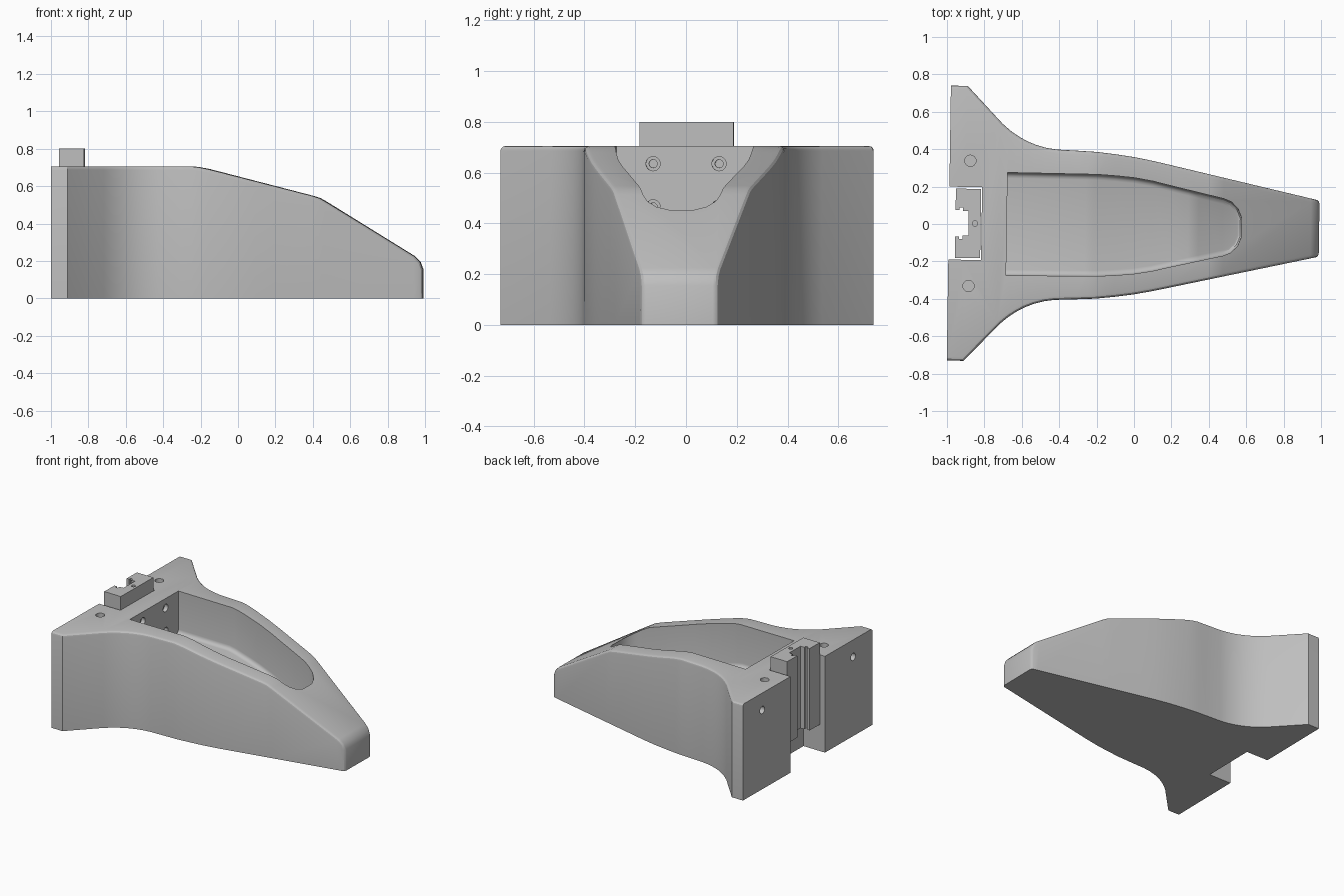
import bpy
import bmesh
from math import radians, pi
from mathutils import Matrix

if "Cube" in bpy.data.objects:
    bpy.data.objects.remove(bpy.data.objects["Cube"], do_unlink=True)

TURN = -0.015          # the whole part sits slightly turned
SHIFT_Y = -0.01

grey = bpy.data.materials.new("plain_grey")
grey.use_nodes = True
COLOUR = (0.52, 0.52, 0.52, 1)
grey.diffuse_color = COLOUR
grey.node_tree.nodes["Principled BSDF"].inputs["Base Color"].default_value = COLOUR


def finish(name, bm):
    bmesh.ops.recalc_face_normals(bm, faces=bm.faces)
    mesh = bpy.data.meshes.new(name)
    bm.to_mesh(mesh)
    bm.free()
    mesh.materials.append(grey)
    obj = bpy.data.objects.new(name, mesh)
    bpy.context.collection.objects.link(obj)
    return obj


def loft(name, stations, round_row, radius, segments):
    """Symmetric solid from (x, half width, low z, high z) stations.
    round_row picks the long edges to fillet: 0 low, 1 high."""
    bm = bmesh.new()
    rings = []
    for x, w, low, high in stations:
        rings.append([bm.verts.new(p) for p in
                      ((x, -w, low), (x, -w, high), (x, w, high), (x, w, low))])
    for a, b in zip(rings, rings[1:]):
        for i in range(4):
            j = (i + 1) % 4
            bm.faces.new((a[i], a[j], b[j], b[i]))
    bm.faces.new(rings[0])
    bm.faces.new(rings[-1])
    rows = (1, 2) if round_row else (0, 3)
    edges = [bm.edges.get((a[i], b[i])) for a, b in zip(rings, rings[1:]) for i in rows]
    end = rings[-1]
    if round_row:
        edges += [bm.edges.get((end[0], end[1])), bm.edges.get((end[2], end[3]))]
    else:
        edges.append(bm.edges.get((end[0], end[3])))
    bmesh.ops.recalc_face_normals(bm, faces=bm.faces)
    bmesh.ops.bevel(bm, geom=edges, offset=radius, segments=segments,
                    profile=0.5, affect='EDGES', clamp_overlap=False)
    return finish(name, bm)


def box(name, lo, hi):
    bm = bmesh.new()
    bmesh.ops.create_cube(bm, size=1)
    for v in bm.verts:
        v.co = [l if c < 0 else h for c, l, h in zip(v.co, lo, hi)]
    return finish(name, bm)


def drill(name, centre, radius, depth, axis):
    bm = bmesh.new()
    turn = Matrix.Rotation(pi / 2, 4, 'Y') if axis == 'X' else Matrix()
    bmesh.ops.create_cone(bm, cap_ends=True, segments=24, radius1=radius,
                          radius2=radius, depth=depth,
                          matrix=Matrix.Translation(centre) @ turn)
    return finish(name, bm)


def cut(target, cutter):
    mod = target.modifiers.new("cut", 'BOOLEAN')
    mod.operation = 'DIFFERENCE'
    mod.solver = 'EXACT'
    mod.object = cutter
    bpy.context.view_layer.objects.active = target
    bpy.ops.object.modifier_apply(modifier=mod.name)
    bpy.data.objects.remove(cutter, do_unlink=True)


def interpolate(points, x):
    for (x0, z0), (x1, z1) in zip(points, points[1:]):
        if x <= x1:
            return z0 + (z1 - z0) * max(0, x - x0) / (x1 - x0)
    return points[-1][1]


# Main body: flared back, tapering nose, sloping top
top_line = [(-1, .705), (-.24, .705), (-.2, .70), (-.15, .69), (.4, .548),
            (.44, .535), (.48, .512), (.945, .225), (.975, .195), (.99, .155)]
plan_line = [(-.99, .735), (-.9, .735), (-.71, .535), (-.665, .497), (-.625, .47),
             (-.58, .445), (-.53, .425), (-.475, .41), (-.42, .402), (-.3, .397),
             (-.2, .392), (-.1, .381), (0, .367), (.1, .348), (.2, .326), (.99, .15)]
xs = sorted({p[0] for p in plan_line} | {p[0] for p in top_line[1:]})
body = loft("body", [(x, interpolate(plan_line, x), 0, interpolate(top_line, x))
                     for x in xs], 1, .02, 3)

# Pocket with a floor that follows the top
floor_line = [(-.68, .395), (-.26, .395), (-.22, .388), (.29, .262),
              (.32, .252), (.35, .235), (.575, .10)]
pocket_plan = [(-.68, .275), (-.2, .272), (-.1, .266), (0, .257), (.1, .24),
               (.2, .216), (.48, .152), (.52, .135), (.555, .1), (.575, .05)]
xs = sorted({p[0] for p in pocket_plan} | {p[0] for p in floor_line})
cut(body, loft("pocket_cutter", [(x, interpolate(pocket_plan, x),
                                  interpolate(floor_line, x), .9) for x in xs], 0, .03, 4))

# Slot in the back for the slide
cut(body, box("slot_cutter", (-1.2, -.195, -.1), (-.815, .195, .9)))

# Screw holes in the top, the back faces and the pocket wall
for side in (-1, 1):
    cut(body, drill("top_hole", (-.88, .335 * side, .7), .03, .3, 'Z'))
    cut(body, drill("back_hole", (-1, .515 * side, .58), .027, .3, 'X'))
    for z in (.635, .465):
        cut(body, drill("wall_hole", (-.75, .13 * side, z), .016, .3, 'X'))
        cut(body, drill("wall_counterbore", (-.68, .13 * side, z), .028, .06, 'X'))

# Slide block: grooved section pulled straight up
half = [(-.885, .065), (-.915, .065), (-.915, .085), (-.935, .085), (-.935, .07),
        (-.955, .07), (-.955, .185), (-.82, .185)]
section = half + [(x, -y) for x, y in reversed(half)]
bm = bmesh.new()
face = bm.faces.new([bm.verts.new((x, y, .2)) for x, y in section])
pulled = bmesh.ops.extrude_face_region(bm, geom=[face])["geom"]
bmesh.ops.translate(bm, vec=(0, 0, .6),
                    verts=[g for g in pulled if isinstance(g, bmesh.types.BMVert)])
slide = finish("slide_block", bm)
cut(slide, drill("slide_hole", (-.85, 0, .8), .014, .2, 'Z'))

# Turn into place and shade
for obj in (body, slide):
    obj.rotation_euler.z = TURN
    obj.location.y = SHIFT_Y
    bpy.ops.object.select_all(action='DESELECT')
    obj.select_set(True)
    bpy.context.view_layer.objects.active = obj
    bpy.ops.object.shade_smooth_by_angle(angle=radians(25))
